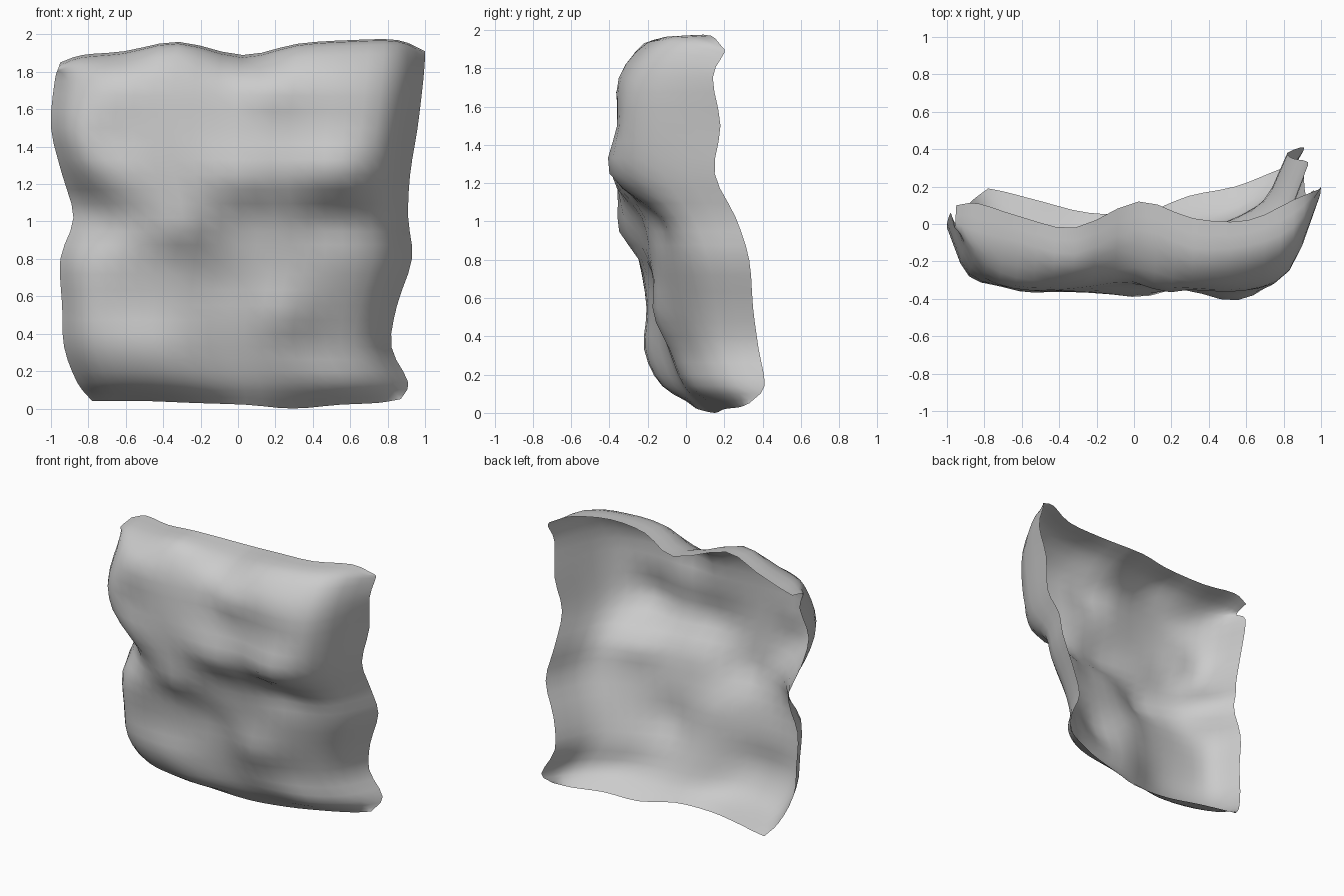
import bpy
import bmesh
import math
from mathutils import Vector

default_cube = bpy.data.objects.get("Cube")
if default_cube:
    bpy.data.objects.remove(default_cube, do_unlink=True)

STEPS = 3  # resampled spans between neighbouring control points

# Column positions across the width, from the right-hand rim to the left-hand rim
columns = [-1, -.88, -.65, -.35, 0, .3, .6, .85, 1]

# Uneven crest and foot lines along the columns
crest = [1.85, 1.89, 1.91, 1.96, 1.89, 1.95, 1.97, 1.97, 1.91]
foot = [.04, .04, .04, .03, .02, 0, .02, .03, .05]

# Depth of the crest and foot edges
crest_depth = [.1, .11, .04, -.02, .12, .03, .02, .13, .19]
foot_depth = [.19, .17, .12, .06, .06, .15, .2, .28, .33]

# Horizontal sections of the rock face: height, x of both rims, depth at columns
sections = [
    (1.75, -.98, .99, [.06, -.2, -.33, -.33, -.28, -.34, -.34, -.22, .14]),
    (1.5, -1, .96, [-.02, -.28, -.34, -.36, -.33, -.33, -.36, -.26, .18]),
    (1.25, -.94, .92, [0, -.25, -.36, -.36, -.38, -.35, -.4, -.23, .15]),
    (1.02, -.88, .91, [.04, -.1, -.28, -.34, -.25, -.22, -.15, -.05, .26]),
    (.8, -.95, .93, [.04, -.16, -.24, -.24, -.2, -.17, -.1, .03, .33]),
    (.55, -.94, .85, [.04, -.15, -.2, -.2, -.14, -.15, -.06, .08, .35]),
    (.33, -.93, .82, [.06, -.12, -.2, -.21, -.1, -.08, 0, .12, .38]),
    (.14, -.86, .91, [.13, -.02, -.1, -.12, -.03, 0, .05, .2, .41]),
]

# Small knobs and hollows: x, z, radius, push along y
knobs = [
    (.15, 1.68, .1, -.04), (-.3, .93, .1, -.04), (.25, .5, .13, -.03),
    (-.82, 1.14, .1, .05), (-.12, .68, .1, .03), (-.7, 1.42, .1, .02),
    (.05, 1.2, .09, -.02), (.45, 1.0, .12, .03),
]


def row(left, right, depths, heights):
    """Control points of one section."""
    mid, half = (left + right) / 2, (right - left) / 2
    return [Vector((mid + half * u, y, z))
            for u, y, z in zip(columns, depths, heights)]


def smooth_path(points):
    """Resample a chain of points with a Catmull-Rom spline."""
    ends = [2 * points[0] - points[1]] + points + [2 * points[-1] - points[-2]]
    path = []
    for a, b, c, d in zip(ends, ends[1:], ends[2:], ends[3:]):
        for i in range(STEPS):
            t = i / STEPS
            path.append((2 * b + (c - a) * t + (2 * a - 5 * b + 4 * c - d) * t**2
                         + (3 * b - a - 3 * c + d) * t**3) / 2)
    return path + [points[-1]]


def add_knobs(point):
    for x, z, radius, push in knobs:
        distance = math.hypot(point.x - x, point.z - z)
        point.y += push * math.exp(-(distance / radius) ** 2)
    return point


# Stack the sections, with a rounded shoulder just below the crest
shoulder_depth = [-.02, -.1, -.16, -.22, -.1, -.2, -.18, -.08, .2]
rows = [row(-.95, 1, crest_depth, crest),
        row(-.96, 1, shoulder_depth, [z - .03 for z in crest])]
for height, left, right, depths in sections:
    rows.append(row(left, right, depths, [height] * len(columns)))
rows.append(row(-.78, .87, foot_depth, foot))

# Loft in both directions
across = [smooth_path(r) for r in rows]
down = [smooth_path(list(chain)) for chain in zip(*across)]

bm = bmesh.new()
grid = [[bm.verts.new(add_knobs(p)) for p in chain] for chain in down]
for chain, following in zip(grid, grid[1:]):
    for i in range(len(chain) - 1):
        bm.faces.new((chain[i], chain[i + 1], following[i + 1], following[i]))

# Stand the sheet on the ground
lowest = min(v.co.z for v in bm.verts)
for v in bm.verts:
    v.co.z -= lowest
for face in bm.faces:
    face.smooth = True

mesh = bpy.data.meshes.new("rock_face")
bm.to_mesh(mesh)
bm.free()
rock = bpy.data.objects.new("rock_face", mesh)
bpy.context.collection.objects.link(rock)

# Plain grey stone
stone = bpy.data.materials.new("grey_stone")
stone.use_nodes = True
grey = (.6, .6, .6, 1)
stone.diffuse_color = grey
for node in stone.node_tree.nodes:
    if node.type == 'BSDF_PRINCIPLED':
        node.inputs["Base Color"].default_value = grey
mesh.materials.append(stone)
